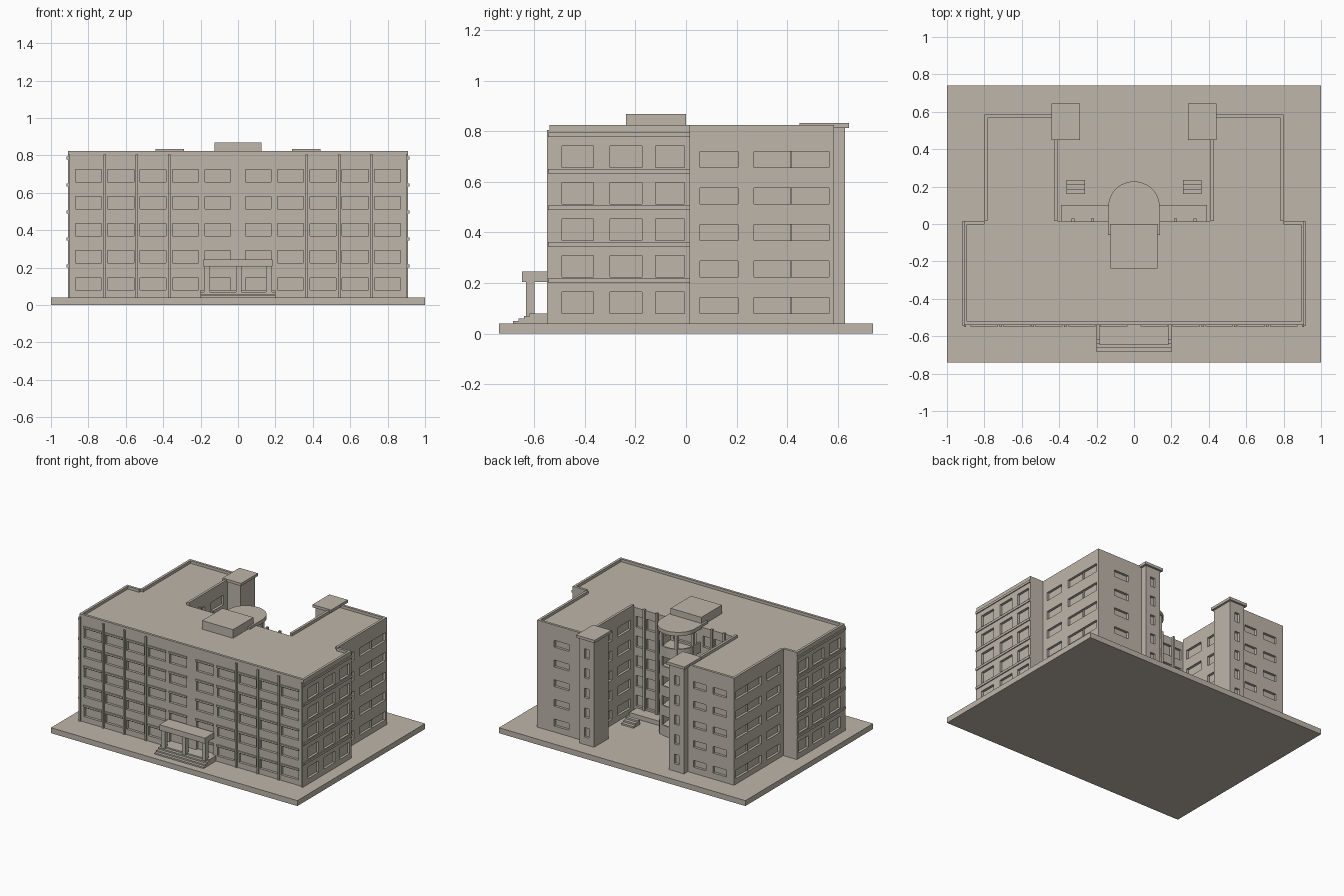
import bpy, bmesh, math

if "Cube" in bpy.data.objects:
    bpy.data.objects.remove(bpy.data.objects["Cube"])

stone = bpy.data.materials.new("warm stone")
stone.diffuse_color = (0.51, 0.465, 0.40, 1)
stone.use_nodes = True
stone.node_tree.nodes["Principled BSDF"].inputs["Base Color"].default_value = stone.diffuse_color


def finish(name, bm):
    bmesh.ops.recalc_face_normals(bm, faces=bm.faces)
    me = bpy.data.meshes.new(name)
    bm.to_mesh(me)
    bm.free()
    me.materials.append(stone)
    ob = bpy.data.objects.new(name, me)
    bpy.context.scene.collection.objects.link(ob)
    return ob


def add_box(bm, x0, x1, y0, y1, z0, z1):
    r = bmesh.ops.create_cube(bm, size=1)
    for v in r["verts"]:
        v.co = ((x0 + x1) / 2 + v.co.x * (x1 - x0),
                (y0 + y1) / 2 + v.co.y * (y1 - y0),
                (z0 + z1) / 2 + v.co.z * (z1 - z0))


def boxes(name, items, mirror=False):
    bm = bmesh.new()
    for b in items:
        add_box(bm, *b)
        if mirror:
            add_box(bm, -b[1], -b[0], *b[2:])
    return finish(name, bm)


def prism(name, pts, z0, z1):
    bm = bmesh.new()
    f = bm.faces.new([bm.verts.new((x, y, z0)) for x, y in pts])
    r = bmesh.ops.extrude_face_region(bm, geom=[f])
    for v in r["geom"]:
        if isinstance(v, bmesh.types.BMVert):
            v.co.z = z1
    return finish(name, bm)


def arc(r, cy, n=24):
    return [(r * math.cos(math.pi * i / n), cy + r * math.sin(math.pi * i / n))
            for i in range(n + 1)]


def cut(target, name, items):
    tool = boxes(name, items)
    tool.hide_render = True
    tool.hide_viewport = True
    tool.display_type = 'WIRE'
    m = target.modifiers.new("window recesses", 'BOOLEAN')
    m.operation = 'DIFFERENCE'
    m.solver = 'EXACT'
    m.object = tool


G, ROOF, TOP = 0.04, 0.805, 0.825
FLOORS = [0.08 + 0.1445 * k for k in range(5)]
D = 0.018                                     # window recess depth
FRONT, REAR = -0.54, 0.015

# Ground slab and main U-shaped body
boxes("ground_slab", [(-1, 1, -0.74, 0.74, 0, G)])
half = [(0.91, FRONT), (0.91, REAR), (0.80, REAR),
        (0.80, 0.585), (0.41, 0.585), (0.41, REAR)]
body = prism("building_body", half + [(-x, y) for x, y in reversed(half)], G - 0.005, ROOF)

# Window recesses on every facade
front_cols = [(0.04, 0.177), (0.21, 0.35), (0.385, 0.525), (0.557, 0.697), (0.73, 0.87)]
end_cols = [(-0.49, -0.365), (-0.30, -0.175), (-0.12, -0.005)]
wing_cols = [(0.055, 0.205), (0.27, 0.565)]
court_cols = [(0.055, 0.205), (0.27, 0.42)]
rear_cols = [(0.15, 0.208), (0.238, 0.312), (0.34, 0.395)]
cuts, lintels, posts = [], [], []
for z in FLOORS:
    for s in (-1, 1):
        def span(a, b):
            return tuple(sorted((s * a, s * b)))
        for a, b in front_cols:
            cuts.append((*span(a, b), FRONT - 0.05, FRONT + D, z, z + 0.066))
            lintels.append((*span(a - 0.004, b + 0.004), FRONT - 0.008, FRONT + 0.003, z + 0.072, z + 0.085))
        for a, b in end_cols:
            cuts.append((*span(0.91 - D, 0.96), a, b, z, z + 0.085))
        for a, b in wing_cols:
            cuts.append((*span(0.80 - D, 0.85), a, b, z, z + 0.062))
        for a, b in court_cols:
            cuts.append((*span(0.36, 0.41 + D), a, b, z, z + 0.07))
        for a, b in rear_cols:
            cuts.append((*span(a, b), REAR - D, REAR + 0.03, z + 0.005, z + 0.085))
        # mullions in the long side windows
        posts.append((*span(0.80 - D - 0.002, 0.80 - 0.006), 0.414, 0.419, z, z + 0.062))
    # back ends of the wings
    for a, b in [(0.54, 0.66), (-0.57, -0.47), (-0.74, -0.63)]:
        cuts.append((a, b, 0.585 - D, 0.63, z + 0.005, z + 0.055))
    # openings behind the rounded stair
    cuts.append((-0.09, 0.09, REAR - D, REAR + 0.03, z, z + 0.09))
cut(body, "window_cutter", cuts)
boxes("front_lintels", lintels)
boxes("window_mullions", posts)

# Facade fins, corner strips and side bands
boxes("front_fins", [(x - 0.006, x + 0.006, FRONT - 0.01, FRONT + 0.003, G, ROOF)
                     for x in (0.367, 0.541, 0.713, 0.903)], mirror=True)
boxes("rear_fins", [(x - 0.008, x + 0.008, REAR - 0.003, REAR + 0.014, G, TOP - 0.01)
                    for x in (0.222, 0.325)], mirror=True)
boxes("side_bands", [(0.90, 0.917, FRONT - 0.006, REAR, z + 0.12, z + 0.137)
                     for z in FLOORS], mirror=True)

# Roof parapets
w = 0.018
boxes("parapets", [
    (0.91 - w, 0.91, FRONT, REAR, ROOF - 0.004, TOP),
    (0.80, 0.91 - w, REAR - w, REAR, ROOF - 0.004, TOP),
    (0.0, 0.91 - w, FRONT, FRONT + w, ROOF - 0.004, TOP),
    (0.80 - w, 0.80, REAR, 0.585, ROOF - 0.004, TOP),
    (0.41, 0.80 - w, 0.585 - w, 0.585, ROOF - 0.004, TOP),
    (0.41, 0.41 + w, REAR, 0.585 - w, ROOF - 0.004, TOP)], mirror=True)
boxes("roof_house", [(-0.125, 0.125, -0.237, 0.0, ROOF - 0.004, 0.868)])

# Corner stair towers with overhanging caps
for s, side in ((1, "right"), (-1, "left")):
    xs = sorted((s * 0.305, s * 0.425))
    tower = boxes(side + "_stair_tower", [(*xs, 0.465, 0.63, G - 0.005, 0.816)])
    cut(tower, side + "_tower_cutter",
        [(s * 0.365 - 0.019, s * 0.365 + 0.019, 0.63 - D, 0.68, z + 0.015, z + 0.085)
         for z in FLOORS])
    cx = sorted((s * 0.29, s * 0.44))
    boxes(side + "_tower_cap", [(*cx, 0.45, 0.645, 0.814, 0.834)])

# Rounded stair: floor plates, curved balustrades, posts and roof
CY = 0.09
outer, inner = arc(0.128, CY), arc(0.116, CY)
for i, z in enumerate(FLOORS):
    prism("round_floor_%d" % i, [(0.125, REAR - 0.005)] + arc(0.125, CY) + [(-0.125, REAR - 0.005)],
          z - 0.035, z - 0.015)
    prism("round_balustrade_%d" % i,
          [(0.128, REAR)] + outer + [(-0.128, REAR), (-0.116, REAR)] + inner[::-1] + [(0.116, REAR)],
          z - 0.04, z + 0.035)
bm = bmesh.new()
for deg in (0, 60, 120, 180):
    a = math.radians(deg)
    x, y = 0.121 * math.cos(a), CY + 0.121 * math.sin(a)
    add_box(bm, x - 0.01, x + 0.01, y - 0.01, y + 0.01, G, 0.80)
finish("round_stair_posts", bm)
prism("round_roof", [(0.138, -0.06)] + arc(0.138, CY) + [(-0.138, -0.06)], 0.795, 0.823)

# Courtyard terrace and garden steps
boxes("court_terrace", [(0.13, 0.39, REAR - 0.005, 0.102, G - 0.005, 0.072)], mirror=True)
boxes("court_steps", [(0.262, 0.36, 0.16, 0.16 + 0.025 * (3 - k), G - 0.003, G + 0.012 * (k + 1))
                      for k in range(3)], mirror=True)

# Entrance: steps, columns and canopy
boxes("entrance_steps", [(-0.2, 0.2, -0.685 + 0.022 * k, FRONT + 0.003, G - 0.003, G + 0.01 * (k + 1))
                         for k in range(4)])
boxes("entrance_columns", [(x - 0.015, x + 0.015, -0.633, -0.6, 0.06, 0.21)
                           for x in (-0.166, 0.003, 0.166)])
boxes("entrance_canopy", [(-0.185, 0.185, -0.648, FRONT + 0.003, 0.205, 0.245)])
